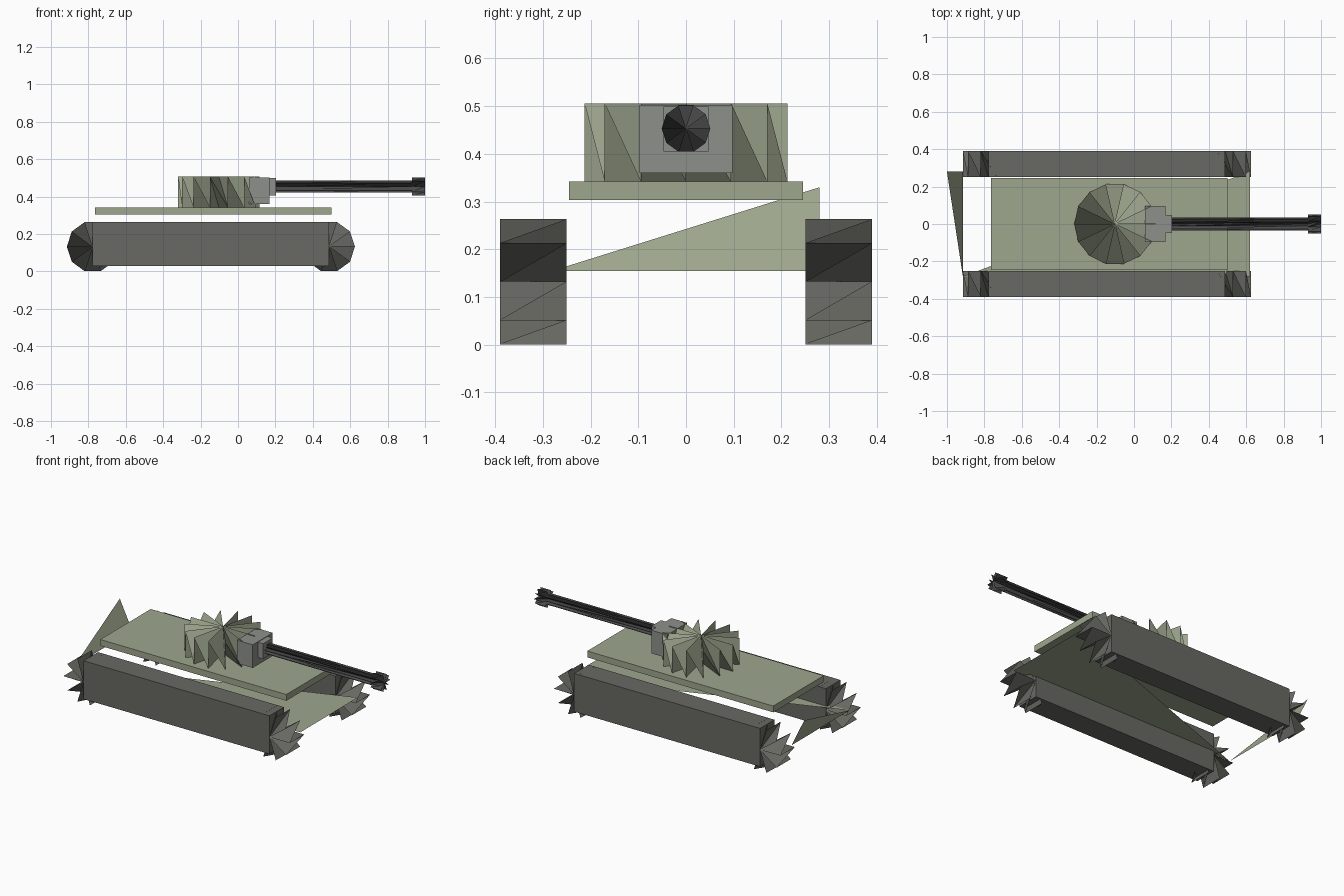
import bpy, bmesh, math
from mathutils import Vector

if "Cube" in bpy.data.objects:
    bpy.data.objects.remove(bpy.data.objects["Cube"])


def material(name, r, g, b):
    m = bpy.data.materials.new(name)
    m.diffuse_color = (r, g, b, 1)
    m.use_nodes = True
    m.node_tree.nodes["Principled BSDF"].inputs["Base Color"].default_value = m.diffuse_color
    return m


GREEN = material("olive", 0.34, 0.38, 0.27)
TRACK = material("track_grey", 0.14, 0.14, 0.125)
STEEL = material("steel", 0.27, 0.28, 0.26)
DARK = material("gunmetal", 0.07, 0.07, 0.07)


def mesh_object(name, verts, faces, mat):
    me = bpy.data.meshes.new(name)
    me.from_pydata(verts, [], faces)
    me.materials.append(mat)
    ob = bpy.data.objects.new(name, me)
    bpy.context.collection.objects.link(ob)
    return ob


def box(name, lo, hi, mat):
    bm = bmesh.new()
    bmesh.ops.create_cube(bm, size=1)
    for v in bm.verts:
        v.co = Vector([(lo[i] + hi[i]) / 2 + v.co[i] * (hi[i] - lo[i]) for i in range(3)])
    me = bpy.data.meshes.new(name)
    bm.to_mesh(me)
    bm.free()
    me.materials.append(mat)
    ob = bpy.data.objects.new(name, me)
    bpy.context.collection.objects.link(ob)
    return ob


def bladed_drum(name, start, end, u, w, radius, n, mat):
    """Spiky drum: a zigzag rim between both ends, fanned to each end's centre."""
    start, end, u, w = map(Vector, (start, end, u, w))
    verts = []
    for i in range(n):
        a = 2 * math.pi * i / n
        off = (u * math.cos(a) + w * math.sin(a)) * radius
        verts += [start + off, end + off]
    verts += [start, end]
    faces = []
    for k in range(2 * n):
        for centre in (2 * n, 2 * n + 1):
            faces.append((centre, k, (k + 1) % (2 * n)))
    return mesh_object(name, verts, faces, mat)


X, Y, Z = (1, 0, 0), (0, 1, 0), (0, 0, 1)

# Hull: deck slab, open belly plate and rear fin
box("deck", (-0.765, -0.245, 0.303), (0.5, 0.245, 0.342), GREEN)
mesh_object("belly_plate",
            [(0.62, -0.28, 0.155), (0.62, 0.28, 0.155), (-0.915, -0.28, 0.155)],
            [(0, 2, 1)], GREEN)
mesh_object("rear_plate",
            [(-0.915, -0.28, 0.155), (-0.915, 0.28, 0.155), (-1.0, 0.28, 0.33)],
            [(0, 1, 2)], GREEN)

# Tracks with a bladed wheel at each end
for side, y0, y1 in (("right", -0.39, -0.25), ("left", 0.25, 0.39)):
    box("track_" + side, (-0.777, y0, 0.028), (0.487, y1, 0.263), TRACK)
    for end, x in (("rear", -0.777), ("front", 0.487)):
        bladed_drum(f"wheel_{end}_{side}", (x, y1, 0.132), (x, y0, 0.132),
                    X, Z, 0.138, 10, TRACK)

# Turret
bladed_drum("turret", (-0.102, 0, 0.342), (-0.102, 0, 0.506), X, Y, 0.218, 14, GREEN)

# Gun mount
box("mantlet", (0.06, -0.097, 0.36), (0.168, 0.097, 0.502), STEEL)
box("gun_collar", (0.168, -0.047, 0.405), (0.203, 0.047, 0.499), STEEL)

# Barrel and muzzle
bladed_drum("barrel", (0.2, 0, 0.453), (0.94, 0, 0.453), Y, Z, 0.034, 10, DARK)
bladed_drum("muzzle", (0.93, 0, 0.453), (1.0, 0, 0.453), Y, Z, 0.051, 10, DARK)
